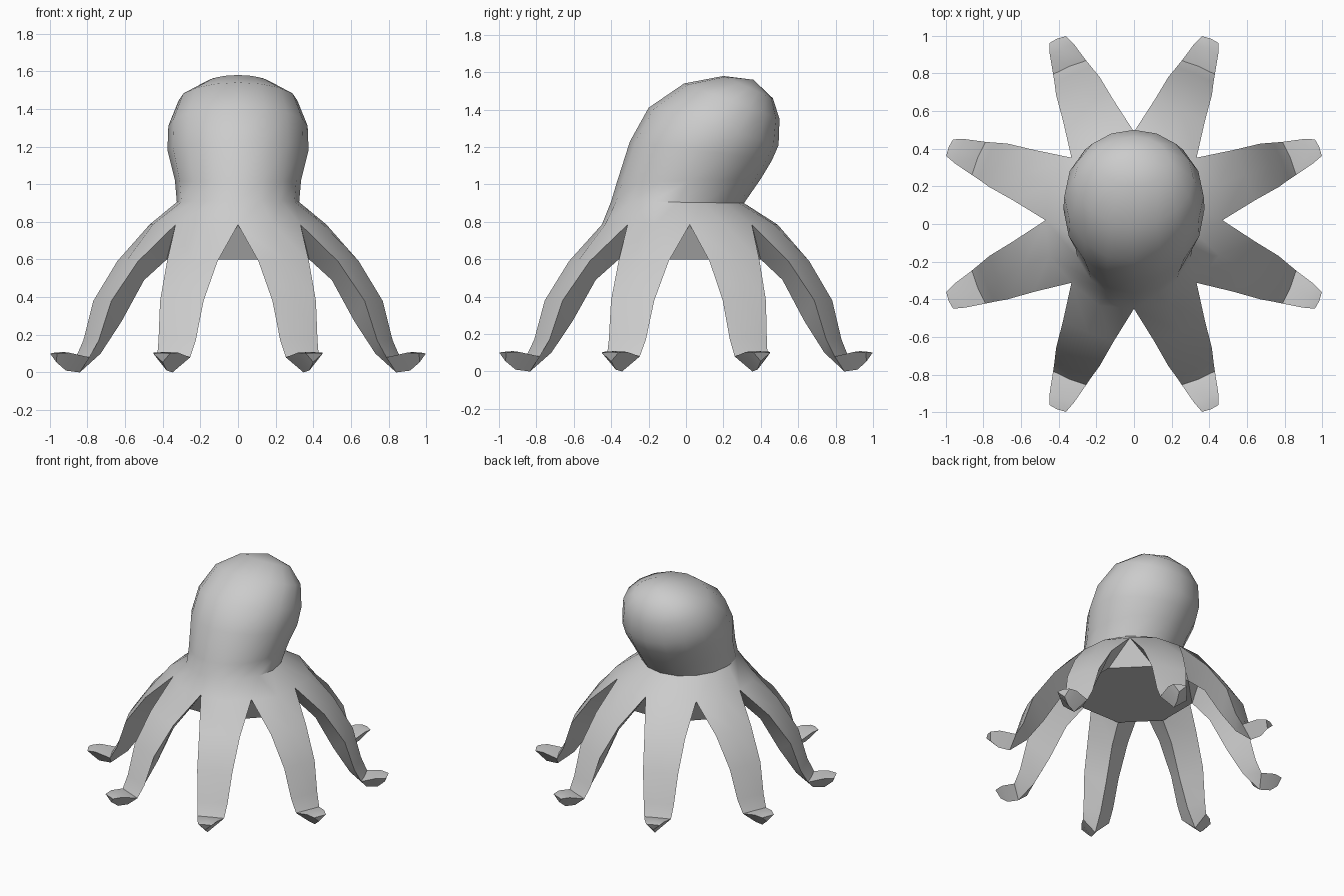
import bpy, bmesh, math
from mathutils import Vector

if "Cube" in bpy.data.objects:
    bpy.data.objects.remove(bpy.data.objects["Cube"])

N = 16
bm = bmesh.new()


def bridge(a, b):
    for i in range(N):
        j = (i + 1) % N
        bm.faces.new((a[i], a[j], b[j], b[i]))


def tilted_ring(yf, zf, yb, zb, w):
    # oval spanning a front point and a back point, with half width w
    out = []
    for i in range(N):
        a = i * math.tau / N
        t = (1 + math.sin(a)) / 2
        out.append(bm.verts.new((w * math.cos(a), yf + (yb - yf) * t, zf + (zb - zf) * t)))
    return out


def polar(angle, r, z, side=0.0, cy=0.0):
    c, s = math.cos(angle), math.sin(angle)
    return bm.verts.new((r * c - side * s, cy + r * s + side * c, z))


# skirt ring: even points are the notches, odd points are the tops of the arms
CY = 0.02
skirt = [polar(i * math.tau / N, 0.49 if i % 2 else 0.47, 0.785, 0, CY) for i in range(N)]

# head: front y, front z, back y, back z, half width
head = [(-0.40, 0.91, 0.31, 0.90, 0.325), (-0.37, 1.01, 0.40, 1.03, 0.335),
        (-0.30, 1.23, 0.46, 1.13, 0.375), (-0.20, 1.41, 0.495, 1.21, 0.37),
        (-0.01, 1.54, 0.50, 1.35, 0.315), (0.20, 1.58, 0.465, 1.46, 0.19)]
prev = skirt
for spec in head:
    ring = tilted_ring(*spec)
    bridge(prev, ring)
    prev = ring
crown = bm.verts.new((0, 0.36, 1.56))
for i in range(N):
    bm.faces.new((prev[i], prev[(i + 1) % N], crown))

# underside plate, one corner under each arm
angles = [(k + 0.5) * math.tau / 8 for k in range(8)]
under = [polar(a, 0.41, 0.60, 0, CY) for a in angles]
bm.faces.new(under[::-1])
for k in range(8):
    bm.faces.new((skirt[(2 * k + 2) % N], under[(k + 1) % 8], under[k]))

# arms: top radius, top height, half width, keel radius, keel height
arm = [(0.635, 0.59, 0.145, 0.54, 0.49), (0.78, 0.38, 0.125, 0.67, 0.27),
       (0.845, 0.17, 0.107, 0.79, 0.10), (0.893, 0.08, 0.095, 0.91, 0.0),
       (1.0, 0.105, 0.07, 0.99, 0.01), (1.06, 0.10, 0.048, 1.045, 0.055)]
for k, a in enumerate(angles):
    rt, mid, lf, keel = skirt[2 * k], skirt[2 * k + 1], skirt[(2 * k + 2) % N], under[k]
    for n, (r, z, w, kr, kz) in enumerate(arm):
        cy = CY * (1 - (n + 1) / len(arm))
        r2, l2 = polar(a, r, z, -w, cy), polar(a, r, z, w, cy)
        m2, k2 = polar(a, r + 0.006, z + 0.004, 0, cy), polar(a, kr, kz, 0, cy)
        for quad in ((rt, r2, m2, mid), (mid, m2, l2, lf),
                     (lf, l2, k2, keel), (keel, k2, r2, rt)):
            bm.faces.new(quad)
        rt, mid, lf, keel = r2, m2, l2, k2
    bm.faces.new((rt, keel, lf, mid))

bmesh.ops.recalc_face_normals(bm, faces=bm.faces)
mesh = bpy.data.meshes.new("octopus_body")
bm.to_mesh(mesh)
bm.free()
body = bpy.data.objects.new("octopus_body", mesh)
bpy.context.collection.objects.link(body)

# plain grey skin
skin = bpy.data.materials.new("light_grey")
skin.diffuse_color = (0.6, 0.6, 0.6, 1)
skin.use_nodes = True
skin.node_tree.nodes["Principled BSDF"].inputs["Base Color"].default_value = skin.diffuse_color
mesh.materials.append(skin)

bpy.context.view_layer.objects.active = body
body.select_set(True)
bpy.ops.object.shade_smooth_by_angle(angle=math.radians(45))
